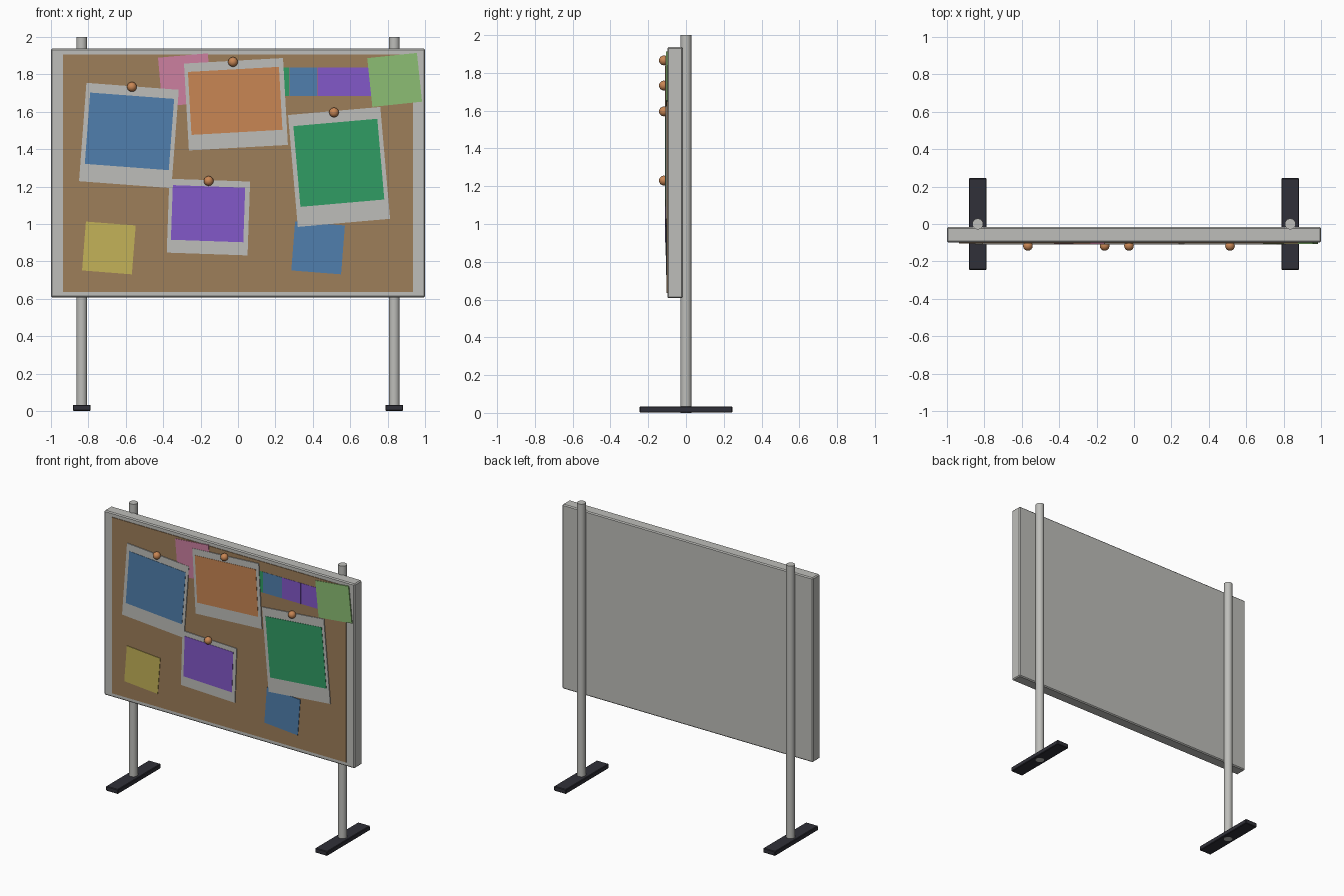
import bpy
import bmesh
from math import radians
from mathutils import Matrix, Vector

cube = bpy.data.objects.get("Cube")
if cube:
    bpy.data.objects.remove(cube, do_unlink=True)


def material(name, rgb):
    """Flat material from an sRGB colour, converted to linear."""
    linear = [((c / 255 + 0.055) / 1.055) ** 2.4 for c in rgb]
    mat = bpy.data.materials.new(name)
    mat.use_nodes = True
    mat.diffuse_color = (*linear, 1)
    mat.node_tree.nodes["Principled BSDF"].inputs["Base Color"].default_value = (*linear, 1)
    return mat


grey = material("light grey", (190, 190, 186))
dark = material("charcoal", (48, 48, 56))
cork = material("cork brown", (158, 126, 90))
blue = material("blue", (80, 127, 174))
orange = material("orange", (200, 134, 84))
green = material("green", (48, 156, 100))
purple = material("purple", (130, 88, 200))
pink = material("pink", (204, 128, 160))
yellow = material("yellow", (196, 178, 88))
lime = material("lime green", (140, 190, 116))


def finish(bm, name, mat, bevel=0):
    mesh = bpy.data.meshes.new(name)
    bm.to_mesh(mesh)
    bm.free()
    mesh.materials.append(mat)
    obj = bpy.data.objects.new(name, mesh)
    bpy.context.collection.objects.link(obj)
    if bevel:
        mod = obj.modifiers.new("bevel", "BEVEL")
        mod.width = bevel
        mod.segments = 1
    return obj


def box(name, centre, size, mat, angle=0, bevel=0):
    """Box turned by an angle in the plane of the board."""
    bm = bmesh.new()
    bmesh.ops.create_cube(bm, size=1)
    bm.transform(Matrix.Translation(centre) @ Matrix.Rotation(radians(-angle), 4, "Y")
                 @ Matrix.Diagonal((*size, 1)))
    return finish(bm, name, mat, bevel)


def smooth(obj):
    for other in bpy.context.selected_objects:
        other.select_set(False)
    bpy.context.view_layer.objects.active = obj
    obj.select_set(True)
    bpy.ops.object.shade_smooth_by_angle(angle=radians(40))


def sheet(name, x, z, width, height, angle, mat, front):
    """Thin paper whose back touches the board and whose face is at y = front."""
    back = -0.099
    return box(name, (x, (front + back) / 2, z), (width, back - front, height), mat, angle)


# Stand: two poles on flat feet
for side, x in (("right", -0.835), ("left", 0.835)):
    bm = bmesh.new()
    bmesh.ops.create_cone(bm, cap_ends=True, segments=24, radius1=0.029, radius2=0.029, depth=2,
                          matrix=Matrix.Translation((x, 0, 1)))
    smooth(finish(bm, side + "_pole", grey))
    box(side + "_foot", (x, 0, 0.0175), (0.096, 0.49, 0.033), dark, bevel=0.004)

# Board and cork face
box("board", (0, -0.0575, 1.272), (2, 0.083, 1.33), grey, bevel=0.007)
sheet("cork_face", 0, 1.271, 1.87, 1.27, 0, cork, -0.103)

# Strip of colour swatches
for i, mat in enumerate((green, blue, purple, purple)):
    sheet(f"swatch_{i + 1}", 0.199 + i * 0.15, 1.76, 0.149, 0.15, 0, mat, -0.1045)

# Square sticky notes
for name, x, z, angle, mat in (
        ("pink_note", -0.283, 1.77, 5, pink),
        ("lime_note", 0.837, 1.77, 6, lime),
        ("yellow_note", -0.69, 0.872, -4.5, yellow),
        ("blue_note", 0.428, 0.872, -4.5, blue)):
    sheet(name, x, z, 0.267, 0.262, angle, mat, -0.1065)

# Photo cards: card position and size, angle, picture position and size, pin position
cards = (
    ("blue", blue, (-0.583, 1.473), (0.495, 0.527), -4.3, (-0.58, 1.495), (0.45, 0.382), (-0.567, 1.733)),
    ("orange", orange, (-0.011, 1.64), (0.53, 0.465), 3.2, (-0.015, 1.658), (0.487, 0.337), (-0.027, 1.866)),
    ("green", green, (0.54, 1.305), (0.495, 0.6), 5, (0.539, 1.327), (0.45, 0.433), (0.513, 1.596)),
    ("purple", purple, (-0.158, 1.037), (0.432, 0.395), -2, (-0.16, 1.055), (0.387, 0.292), (-0.157, 1.23)),
)
for name, mat, card, card_size, angle, photo, photo_size, pin in cards:
    sheet(name + "_photo_card", *card, *card_size, angle, grey, -0.1085)
    sheet(name + "_photo", *photo, *photo_size, angle, mat, -0.1105)
    bm = bmesh.new()
    bmesh.ops.create_uvsphere(bm, u_segments=16, v_segments=10, radius=0.026,
                              matrix=Matrix.Translation(Vector((pin[0], -0.117, pin[1]))))
    smooth(finish(bm, name + "_photo_pin", orange))
